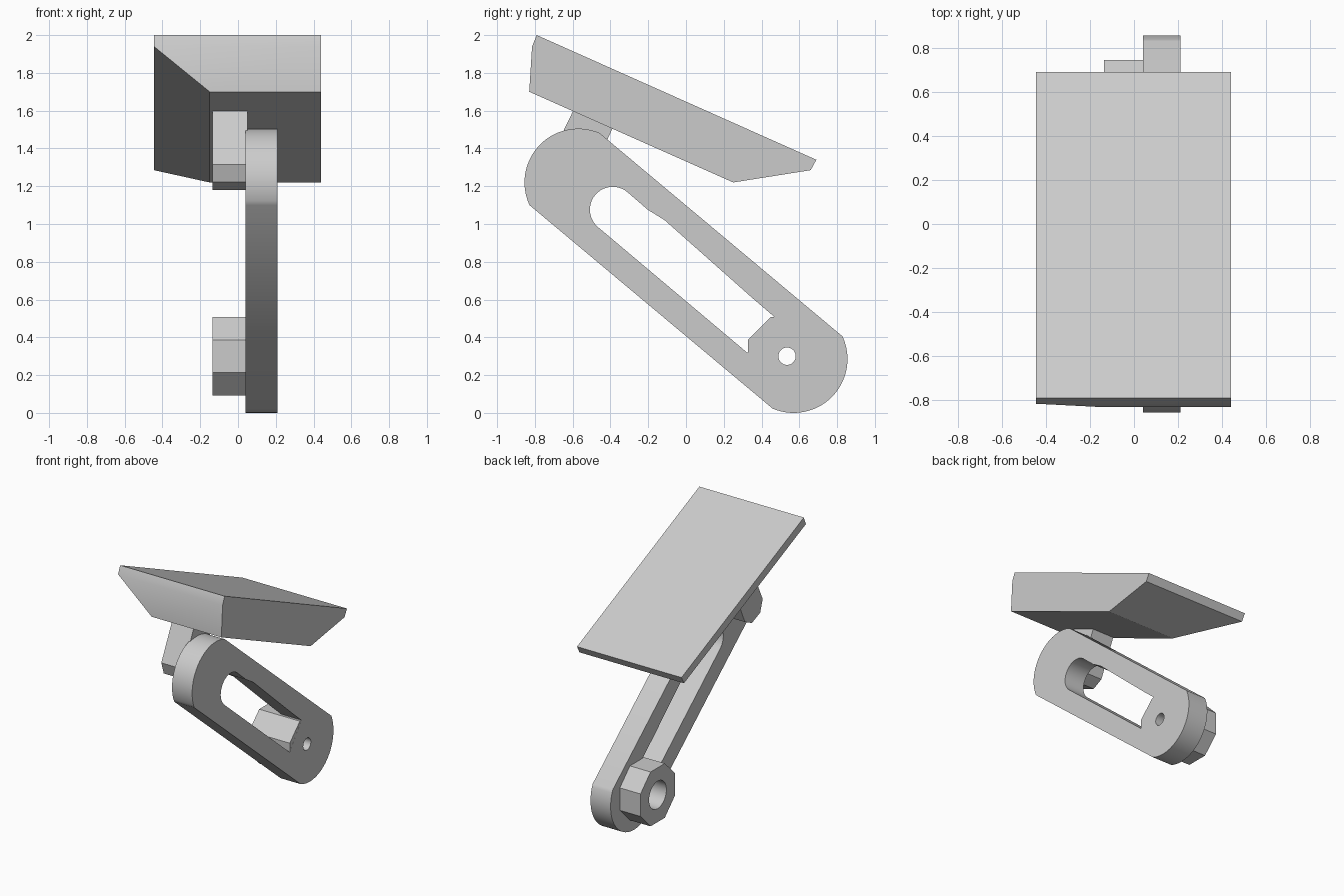
import bpy, bmesh, math
from mathutils import Matrix

if "Cube" in bpy.data.objects:
    bpy.data.objects.remove(bpy.data.objects["Cube"], do_unlink=True)

# One light grey for everything
grey = bpy.data.materials.new("light_grey")
grey.use_nodes = True
COLOUR = (0.6, 0.6, 0.6, 1)
grey.diffuse_color = COLOUR
grey.node_tree.nodes["Principled BSDF"].inputs["Base Color"].default_value = COLOUR


def finish(ob):
    ob.data.materials.clear()
    ob.data.materials.append(grey)
    bpy.ops.object.select_all(action='DESELECT')
    ob.select_set(True)
    bpy.context.view_layer.objects.active = ob
    bpy.ops.object.shade_smooth_by_angle(angle=math.radians(30))


def arc(cy, cz, r, a0, a1, n):
    """Points on an arc in the y-z plane, angles in degrees."""
    angles = [math.radians(a0 + (a1 - a0) * i / n) for i in range(n + 1)]
    return [(cy + r * math.cos(a), cz + r * math.sin(a)) for a in angles]


def circle(cy, cz, r, n, start=0):
    return arc(cy, cz, r, start, start + 360, n)[:-1]


def plate(name, x0, x1, *loops):
    """Extrude y-z outlines from x0 to x1; loops after the first are holes."""
    cu = bpy.data.curves.new(name, 'CURVE')
    cu.dimensions = '2D'
    cu.fill_mode = 'BOTH'
    cu.extrude = (x1 - x0) / 2
    for loop in loops:
        sp = cu.splines.new('POLY')
        sp.points.add(len(loop) - 1)
        for p, (y, z) in zip(sp.points, loop):
            p.co = (y, z, 0, 1)
        sp.use_cyclic_u = True
    tmp = bpy.data.objects.new(name + "_outline", cu)
    bpy.context.collection.objects.link(tmp)
    bpy.context.view_layer.update()
    me = bpy.data.meshes.new_from_object(
        tmp.evaluated_get(bpy.context.evaluated_depsgraph_get()))
    bpy.data.objects.remove(tmp, do_unlink=True)
    # Curve x, y, z become model y, z, x
    me.transform(Matrix(((0, 0, 1, (x0 + x1) / 2), (1, 0, 0, 0), (0, 1, 0, 0), (0, 0, 0, 1))))
    bm = bmesh.new()
    bm.from_mesh(me)
    bmesh.ops.remove_doubles(bm, verts=bm.verts, dist=1e-4)
    bmesh.ops.dissolve_limit(bm, angle_limit=0.01, verts=bm.verts, edges=bm.edges)
    bmesh.ops.recalc_face_normals(bm, faces=bm.faces)
    bm.to_mesh(me)
    bm.free()
    ob = bpy.data.objects.new(name, me)
    bpy.context.collection.objects.link(ob)
    finish(ob)
    return ob


HUB = (0.535, 0.30)
bolt_hole = circle(*HUB, 0.046, 32)
octagon = circle(*HUB, 0.225, 8, 22.5)

# Crank arm: rounded bar with a long slot and a bolt hole
outline = arc(-0.57, 1.22, 0.285, 205, 67, 28) + arc(0.57, 0.285, 0.285, 25, -113, 28)
slot = arc(-0.388, 1.076, 0.121, 228, 50, 20) + [
    (-0.203, 1.076), (-0.113, 1.02), (0.356, 0.604), (0.467, 0.509), (0.325, 0.318)]
plate("crank_arm", 0.04, 0.21, outline, slot, bolt_hole)

# Octagonal hub: wide bore inside, narrow bolt hole through the arm
plate("hub_socket", -0.135, 0.04, octagon, circle(*HUB, 0.105, 40))
plate("hub_core", 0.035, 0.2095, octagon, bolt_hole)

# Spindle bracket between arm and pedal, with a chamfered tip
plate("pedal_bracket", -0.135, 0.05, [
    (-0.58, 1.635), (-0.735, 1.315), (-0.705, 1.222), (-0.605, 1.18),
    (-0.52, 1.22), (-0.36, 1.57)])

# Pedal: tilted block, sloped underneath at the back and on one side
rings = [  # x_min, front (y, z), back (y, z)
    (-0.445, (-0.79, 2.0), (0.69, 1.34)),
    (-0.445, (-0.815, 1.94), (0.66, 1.285)),
    (-0.15, (-0.83, 1.70), (0.25, 1.22))]
bm = bmesh.new()
layers = []
for x0, f, b in rings:
    layers.append([bm.verts.new(co) for co in (
        (x0, *f), (0.44, *f), (0.44, *b), (x0, *b))])
bm.faces.new(layers[0])
bm.faces.new(layers[2][::-1])
for up, lo in zip(layers, layers[1:]):
    for i in range(4):
        j = (i + 1) % 4
        bm.faces.new((up[j], up[i], lo[i], lo[j]))
bmesh.ops.recalc_face_normals(bm, faces=bm.faces)
mesh = bpy.data.meshes.new("pedal")
bm.to_mesh(mesh)
bm.free()
pedal = bpy.data.objects.new("pedal", mesh)
bpy.context.collection.objects.link(pedal)
finish(pedal)
